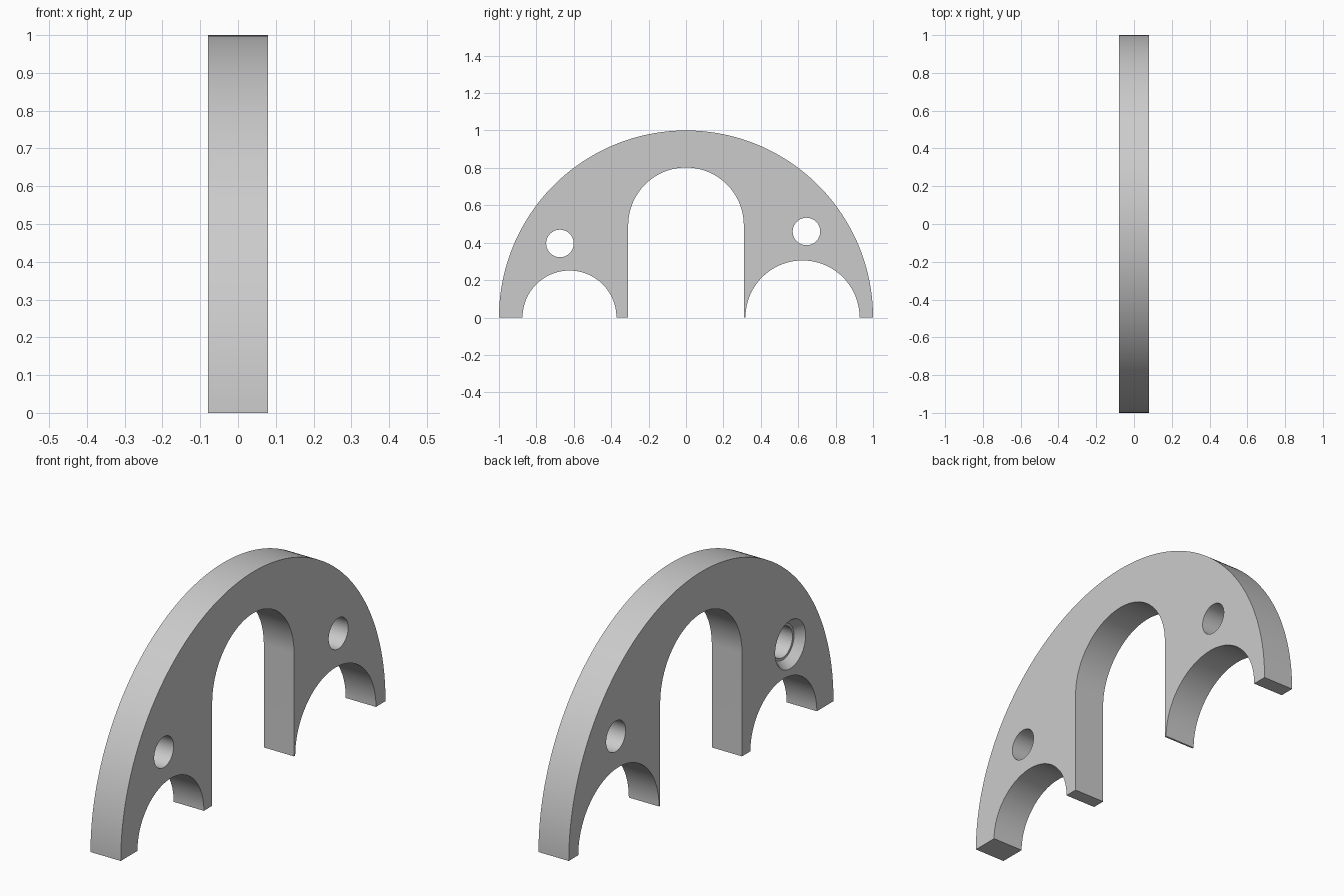
import bpy
import bmesh
from math import pi, sin, cos, radians
from mathutils import Matrix

default = bpy.data.objects.get("Cube")
if default:
    bpy.data.objects.remove(default, do_unlink=True)

HALF = 0.08      # half the plate thickness
HOLE = 0.0735    # bolt hole radius

grey = bpy.data.materials.new("plain_grey")
grey.use_nodes = True
colour = (0.6, 0.6, 0.6, 1)
grey.diffuse_color = colour
grey.node_tree.nodes["Principled BSDF"].inputs["Base Color"].default_value = colour


def arc(y, z, r, steps):
    """Half circle over the top, from -y to +y."""
    angles = [pi - pi * i / steps for i in range(steps + 1)]
    return [(y + r * cos(a), z + r * sin(a)) for a in angles]


def new_object(name, bm):
    mesh = bpy.data.meshes.new(name)
    bmesh.ops.recalc_face_normals(bm, faces=bm.faces)
    bm.to_mesh(mesh)
    bm.free()
    mesh.materials.append(grey)
    obj = bpy.data.objects.new(name, mesh)
    bpy.context.collection.objects.link(obj)
    return obj


def cut_round(target, y, z, x0, x1, r0, r1):
    """Cut a cylinder or cone along x, radius r0 at x0 and r1 at x1."""
    bm = bmesh.new()
    place = Matrix.Translation(((x0 + x1) / 2, y, z)) @ Matrix.Rotation(pi / 2, 4, "Y")
    bmesh.ops.create_cone(bm, cap_ends=True, segments=64, radius1=r0, radius2=r1,
                          depth=x1 - x0, matrix=place)
    cutter = new_object("hole_cutter", bm)
    cutter.hide_render = True
    mod = target.modifiers.new("hole", "BOOLEAN")
    mod.object = cutter
    mod.solver = "EXACT"
    bpy.context.view_layer.objects.active = target
    bpy.ops.object.modifier_apply(modifier=mod.name)
    bpy.data.objects.remove(cutter, do_unlink=True)


# Plate outline: outer half circle, then back along the three arched openings
outline = arc(0, 0, 1, 128)
outline += reversed(arc(0.623, 0, 0.305, 64))
outline += reversed([(-0.309, 0)] + arc(0, 0.493, 0.309, 64) + [(0.309, 0)])
outline += reversed(arc(-0.623, 0, 0.251, 64))

bm = bmesh.new()
face = bm.faces.new([bm.verts.new((-HALF, y, z)) for y, z in outline])
side = bmesh.ops.extrude_face_region(bm, geom=[face])["geom"]
bmesh.ops.translate(bm, vec=(2 * HALF, 0, 0),
                    verts=[v for v in side if isinstance(v, bmesh.types.BMVert)])
plate = new_object("arched_plate", bm)

# Two bolt holes, the front one countersunk on the right face
cut_round(plate, 0.644, 0.46, -0.2, 0.2, HOLE, HOLE)
cut_round(plate, -0.674, 0.396, -0.2, 0.2, HOLE, HOLE)
cut_round(plate, -0.674, 0.396, -HALF - 0.02, -HALF + 0.04, 0.13, 0.085)

bpy.ops.object.select_all(action="DESELECT")
plate.select_set(True)
bpy.context.view_layer.objects.active = plate
bpy.ops.object.shade_smooth_by_angle(angle=radians(30))
